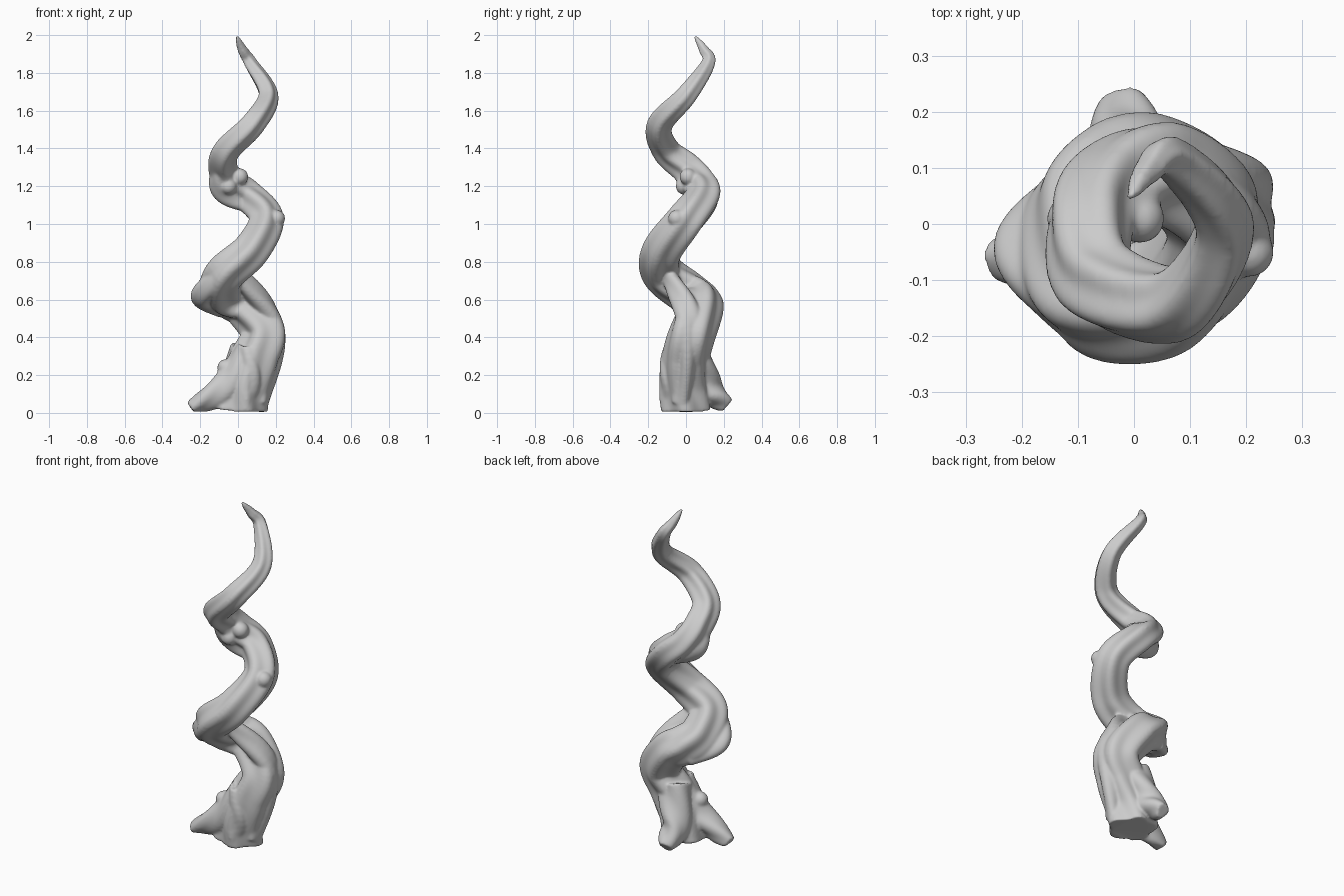
import bpy, bmesh, math
from mathutils import Vector, Matrix

if "Cube" in bpy.data.objects:
    bpy.data.objects.remove(bpy.data.objects["Cube"])

bm = bmesh.new()


def smooth_path(points, steps=10):
    """Catmull-Rom curve through (x, y, z) points."""
    p = [Vector(q) for q in points]
    p = [2 * p[0] - p[1]] + p + [2 * p[-1] - p[-2]]
    out = []
    for a, b, c, d in zip(p, p[1:], p[2:], p[3:]):
        for k in range(steps):
            t = k / steps
            out.append(b + ((c - a) * t + (2 * a - 5 * b + 4 * c - d) * t ** 2
                            + (3 * b - a - 3 * c + d) * t ** 3) / 2)
    return out + [p[-2]]


def tube(points, radius, ridge=0.1, lobes=3, twist=3, sides=40):
    """Closed tube; radius(t, z) sets its width, ridges twist round it."""
    path = smooth_path(points)
    n = len(path) - 1
    normal = Vector((1, 0, 0))
    rings = []
    for i, c in enumerate(path):
        t = i / n
        tan = (path[min(i + 1, n)] - path[max(i - 1, 0)]).normalized()
        normal = (normal - tan * normal.dot(tan)).normalized()
        side = tan.cross(normal)
        ring = []
        for k in range(sides):
            a = 2 * math.pi * k / sides
            r = radius(t, c.z) * (1 + ridge * math.cos(lobes * (a + twist * t))
                                  + ridge / 2 * math.cos(2 * a + 3 * twist * t))
            v = c + (normal * math.cos(a) + side * math.sin(a)) * r
            v.z = max(v.z, 0.006)
            ring.append(bm.verts.new(v))
        rings.append(ring)
    for r0, r1 in zip(rings, rings[1:]):
        for k in range(sides):
            j = (k + 1) % sides
            bm.faces.new((r0[k], r0[j], r1[j], r1[k]))
    bm.faces.new(rings[0][::-1])
    bm.faces.new(rings[-1])


# main corkscrew stem: one point every 60 degrees, at these heights and reaches
heights = (.29, .555, .6, .645, .74, .86, 1.02, 1.145, 1.22, 1.3, 1.395, 1.53, 1.68, 1.85)
reaches = (.09, .085, .07, .09, .14, .14, .15, .105, .075, .08, .12, .16, .16, .135)
coil = [(r * math.cos(k * math.pi / 3), r * math.sin(k * math.pi / 3), z)
        for k, (z, r) in enumerate(zip(heights, reaches))]
coil.insert(1, (.14, .03, .42))
stem_path = ([(.01, 0, .01), (.03, -.01, .15)] + coil
             + [(.025, .095, 1.92), (-.008, .047, 1.995)])
tube(stem_path, lambda t, z: .13 * math.sqrt(max(1 - z / 2, .003)), lobes=5, twist=5)

# ridges hugging the coils, swelling in the middle
ridges = [
    (.058, [(.16, -.08, .92), (.03, -.18, .81), (-.1, -.15, .71), (-.195, -.04, .61), (-.08, .1, .54)]),
    (.065, [(0, -.09, .74), (.18, .02, .46), (.12, -.03, .05)]),
    (.05, [(-.1, -.04, 1.34), (-.085, .03, 1.17), (.14, .08, 1.07)]),
]
for width, points in ridges:
    tube(points, lambda t, z: width * (.65 + .35 * math.sin(math.pi * t)))

# flared roots, thinning outward
roots = [
    (.08, [(.06, -.02, .32), (-.07, -.05, .14), (-.25, -.06, .025)]),
    (.085, [(.04, .04, .34), (-.01, .11, .14), (-.02, .22, .04)]),
    (.07, [(.07, -.05, .34), (.04, -.1, .03)]),
]
for width, points in roots:
    tube(points, lambda t, z: width * (1 - .55 * t ** 3))

# knots half sunk in the bark
for x, y, z in [(-.05, -.01, 1.2), (.01, .01, 1.25), (.205, -.05, 1.03), (-.065, -.04, .24)]:
    bmesh.ops.create_icosphere(bm, subdivisions=3, radius=.045,
                               matrix=Matrix.Translation((x, y, z)))

bmesh.ops.recalc_face_normals(bm, faces=bm.faces)
mesh = bpy.data.meshes.new("twisted_stem")
bm.to_mesh(mesh)
bm.free()
stem = bpy.data.objects.new("twisted_stem", mesh)
bpy.context.collection.objects.link(stem)

# fuse everything into one smooth skin
fuse = stem.modifiers.new("fuse", 'REMESH')
fuse.mode = 'VOXEL'
fuse.voxel_size = .007
fuse.use_smooth_shade = True
soften = stem.modifiers.new("soften", 'SMOOTH')
soften.iterations = 10
